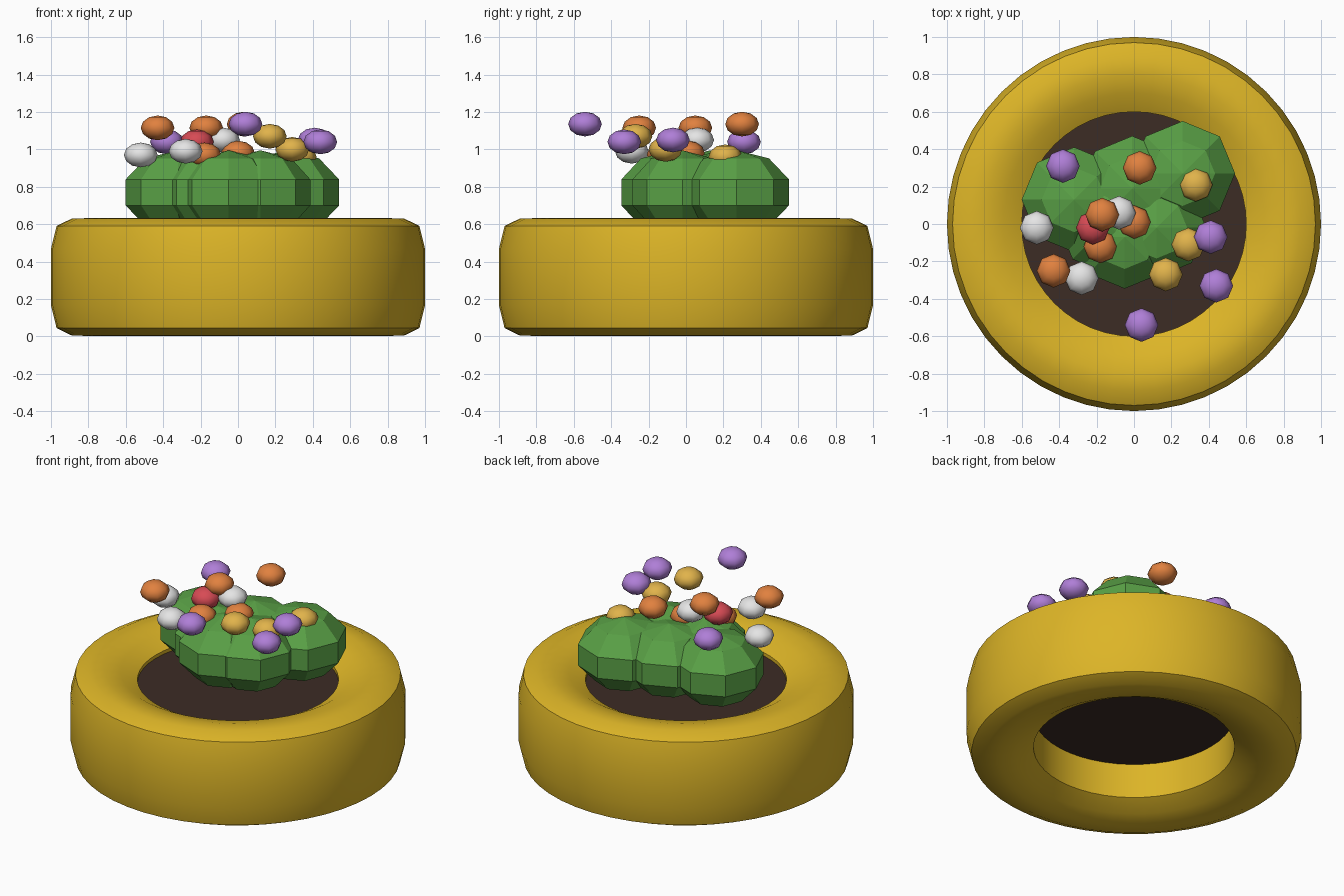
import bpy, bmesh, math

if "Cube" in bpy.data.objects:
    bpy.data.objects.remove(bpy.data.objects["Cube"])


def material(name, r, g, b):
    m = bpy.data.materials.new(name)
    m.use_nodes = True
    m.diffuse_color = (r, g, b, 1)
    node = next(n for n in m.node_tree.nodes if n.type == 'BSDF_PRINCIPLED')
    node.inputs["Base Color"].default_value = (r, g, b, 1)
    return m


tyre_yellow = material("tyre yellow", .72, .46, .02)
soil_brown = material("soil brown", .045, .025, .018)
leaf_green = material("leaf green", .10, .35, .06)
petals = {
    "purple": material("petal purple", .43, .21, .68),
    "white": material("petal white", .78, .78, .78),
    "orange": material("petal orange", .75, .22, .05),
    "red": material("petal red", .68, .07, .09),
    "yellow": material("petal yellow", .75, .45, .07),
}


def add_object(name, bm, mat, smooth):
    bmesh.ops.recalc_face_normals(bm, faces=bm.faces)
    mesh = bpy.data.meshes.new(name)
    bm.to_mesh(mesh)
    bm.free()
    mesh.materials.append(mat)
    obj = bpy.data.objects.new(name, mesh)
    bpy.context.collection.objects.link(obj)
    if smooth:
        bpy.ops.object.select_all(action='DESELECT')
        obj.select_set(True)
        bpy.context.view_layer.objects.active = obj
        bpy.ops.object.shade_smooth_by_angle(angle=math.radians(smooth))
    return obj


def lathe(name, profile, mat, closed, steps=48):
    bm = bmesh.new()
    verts = [bm.verts.new((r, 0, z)) for r, z in profile]
    pairs = list(zip(verts, verts[1:] + verts[:1]))
    edges = [bm.edges.new(p) for p in (pairs if closed else pairs[:-1])]
    bmesh.ops.spin(bm, geom=verts + edges, cent=(0, 0, 0), axis=(0, 0, 1),
                   angle=math.tau, steps=steps, use_duplicate=False)
    bmesh.ops.remove_doubles(bm, verts=bm.verts, dist=.0005)
    return add_object(name, bm, mat, 35)


def ball(name, centre, radius, height, rings, mat, smooth):
    bm = bmesh.new()
    bmesh.ops.create_uvsphere(bm, u_segments=8, v_segments=rings, radius=1)
    bmesh.ops.scale(bm, vec=(radius, radius, height), verts=bm.verts)
    bmesh.ops.translate(bm, vec=centre, verts=bm.verts)
    return add_object(name, bm, mat, smooth)


# Tyre: upper half of the section, mirrored about its middle height
MID = .3175
upper = [(.6, .235), (.7, .29), (.8, .315), (.89, .312), (.97, .273), (1, .15)]
section = [(r, MID + h) for r, h in upper] + [(r, MID - h) for r, h in reversed(upper)]
lathe("tyre", section, tyre_yellow, True)

# Soil plug inside the hole
lathe("soil", [(0, .31), (.6, .31), (.6, .53), (0, .53)], soil_brown, False)

# Faceted leafy mounds
mounds = [(.26, .27, .295), (-.01, .19, .295), (-.32, .13, .295),
          (-.05, -.07, .29), (.12, -.02, .28), (-.14, .0, .28)]
for i, (x, y, r) in enumerate(mounds):
    ball(f"bush_{i + 1}", (x, y, .77), r, .225, 5, leaf_green, 0)

# Flower heads, grouped by colour
flowers = {
    "purple": [(-.38, .31, 1.04), (.41, -.07, 1.05), (.44, -.33, 1.04), (.04, -.54, 1.135)],
    "white": [(-.52, -.02, .97), (-.28, -.29, .99), (-.08, .06, 1.05)],
    "orange": [(-.43, -.25, 1.115), (-.17, .05, 1.115), (-.18, -.12, .97),
               (0, .01, .98), (.03, .3, 1.135)],
    "red": [(-.22, -.02, 1.04)],
    "yellow": [(.33, .21, .96), (.29, -.11, 1.0), (.17, -.27, 1.07)],
}
for colour, spots in flowers.items():
    for i, spot in enumerate(spots):
        ball(f"{colour}_flower_{i + 1}", spot, .09, .066, 6, petals[colour], 70)
